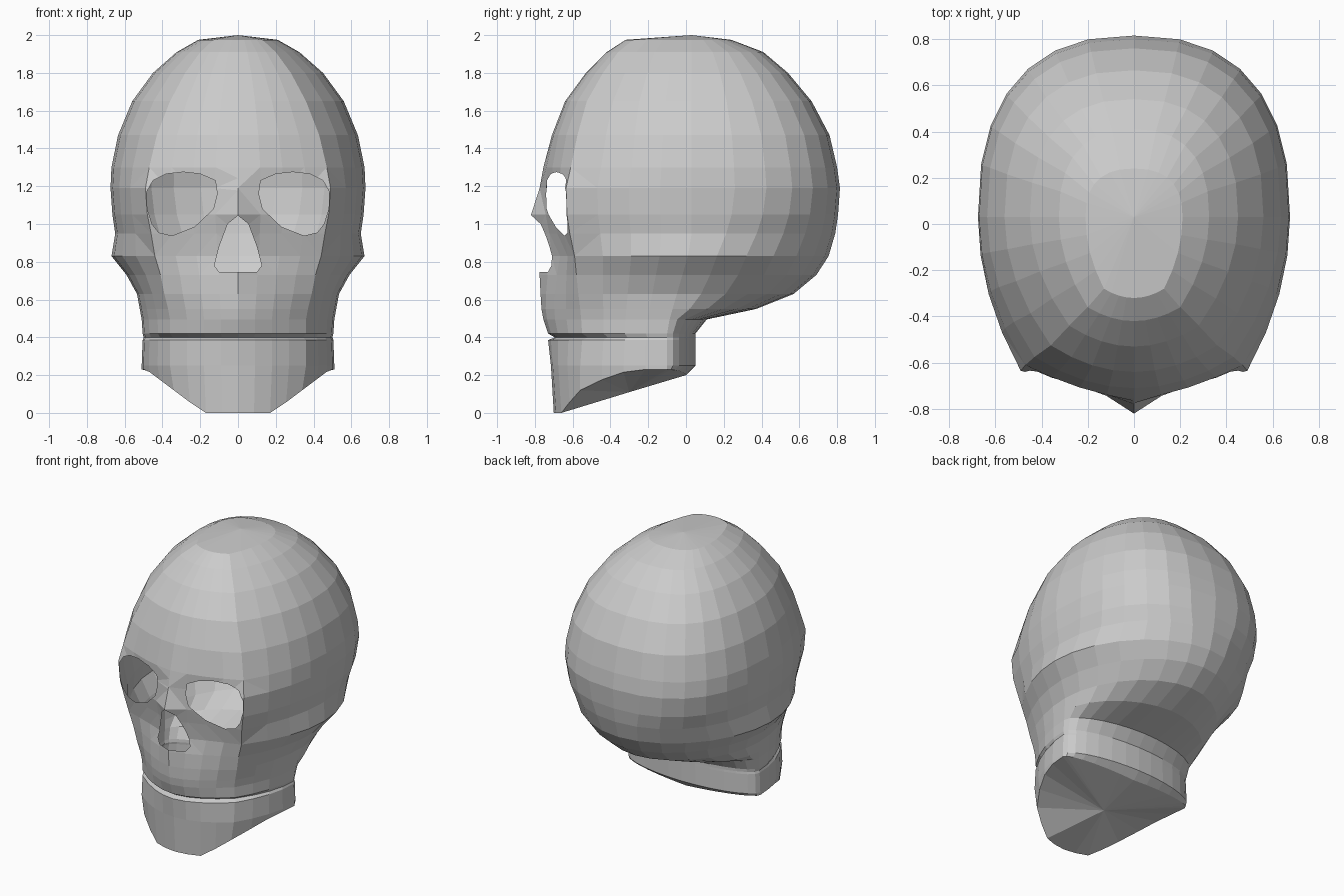
import bpy, bmesh, math
from mathutils import Vector

if "Cube" in bpy.data.objects:
    bpy.data.objects.remove(bpy.data.objects["Cube"])

# Horizontal sections: z, front y, temple x, temple y, half width, back y, front curve power
UPPER = [
    (1.975, -.32, .13, -.28, .21, .24, 2),
    (1.91, -.42, .20, -.36, .325, .41, 2),
    (1.80, -.53, .28, -.44, .45, .54, 2),
    (1.65, -.64, .36, -.525, .56, .665, 2),
    (1.47, -.71, .43, -.575, .635, .76, 2),
    (1.30, -.755, .47, -.61, .67, .80, 1.6),
    (1.19, -.775, .49, -.635, .675, .815, .9),
    (1.05, -.82, .48, -.63, .665, .805, .65),
    (0.95, -.79, .46, -.615, .65, .79, .7),
    (0.83, -.77, .44, -.59, .67, .755, .8),
    (0.73, -.775, .41, -.58, .59, .69, 1.1),
    (0.63, -.77, .39, -.57, .535, .57, 1.4),
    (0.55, -.765, .37, -.56, .52, .37, 1.6),
    (0.495, -.755, .36, -.555, .51, .11, 1.7),
    (0.42, -.73, .36, -.55, .505, .05, 1.8),
    (0.40, -.695, .345, -.52, .50, .05, 1.8),
]
LOWER = [
    (0.40, -.695, .345, -.52, .50, .05, 1.8),
    (0.385, -.73, .36, -.55, .505, .05, 1.8),
    (0.25, -.715, .36, -.56, .51, .05, 2.0),
]


def section(z, yf, xc, yc, xs, yb, p):
    """Closed outline, built as one half and mirrored."""
    ys = -.1 + .13 * min(1, max(0, (z - .45) / .45))
    k = .82 + .23 * min(1, max(0, (1.1 - z) / .27))   # rounder towards the base
    half = []
    for i in range(5):
        t = i / 4
        half.append((xc * t, yf + (yc - yf) * t ** p))
    for i in range(1, 5):
        t = i / 4
        half.append((xc + (xs - xc) * (1 - (1 - t) ** 2), yc + (ys - yc) * t))
    for i in range(1, 8):
        a = math.pi / 2 * i / 7
        half.append((xs * max(0, math.cos(a)) ** k, ys + (yb - ys) * math.sin(a) ** k))
    half[-1] = (0, yb)
    ring = half + [(-x, y) for x, y in half[-2:0:-1]]
    return [Vector((x, y, z)) for x, y in ring]


def loft(bm, rings):
    loops = [[bm.verts.new(v) for v in r] for r in rings]
    n = len(loops[0])
    for a, b in zip(loops, loops[1:]):
        for i in range(n):
            bm.faces.new((a[i], a[(i + 1) % n], b[(i + 1) % n], b[i]))
    return loops


def fan(bm, loop, tip):
    c = bm.verts.new(tip)
    for i in range(len(loop)):
        bm.faces.new((loop[i], loop[(i + 1) % len(loop)], c))


def cut_hole(bm, outline):
    """Cut a convex x-z outline out of the front of the shell."""
    xs, zs = zip(*outline)
    cx, cz = sum(xs) / len(xs), sum(zs) / len(zs)
    sides = []
    for (x0, z0), (x1, z1) in zip(outline, outline[1:] + outline[:1]):
        n = Vector((z1 - z0, 0, x0 - x1)).normalized()
        if n.dot(Vector((cx - x0, 0, cz - z0))) > 0:
            n = -n
        sides.append((Vector((x0, 0, z0)), n))

    def near():
        out = []
        for f in bm.faces:
            vx = [v.co.x for v in f.verts]
            vz = [v.co.z for v in f.verts]
            if (f.calc_center_median().y < -.4 and max(vx) > min(xs) and min(vx) < max(xs)
                    and max(vz) > min(zs) and min(vz) < max(zs)):
                out.append(f)
        return out

    bmesh.ops.triangulate(bm, faces=[f for f in near() if len(f.verts) > 3])
    for co, n in sides:
        fs = near()
        geom = fs + list({e for f in fs for e in f.edges}) + list({v for f in fs for v in f.verts})
        bmesh.ops.bisect_plane(bm, geom=geom, dist=1e-5, plane_co=co, plane_no=n)
    gone = [f for f in near()
            if all((f.calc_center_median() - co).dot(n) < 0 for co, n in sides)]
    bmesh.ops.delete(bm, geom=gone, context='FACES')


def finish(bm, name):
    bmesh.ops.recalc_face_normals(bm, faces=bm.faces[:])
    me = bpy.data.meshes.new(name)
    bm.to_mesh(me)
    bm.free()
    bpy.context.collection.objects.link(bpy.data.objects.new(name, me))


# Cranium and upper face, a thin shell
bm = bmesh.new()
loops = loft(bm, [section(*r) for r in UPPER])
fan(bm, loops[0], (0, .03, 2.0))

# Eye sockets and nose opening
eye = [(.12, 1.23), (.2, 1.265), (.29, 1.275), (.38, 1.265), (.45, 1.23), (.483, 1.17),
       (.48, 1.08), (.455, 1.0), (.42, .955), (.35, .938), (.23, .985), (.13, 1.08), (.11, 1.16)]
nose = [(0, 1.045), (.055, 1.0), (.1, .88), (.125, .78), (.1, .745)]
cut_hole(bm, eye)
cut_hole(bm, [(-x, z) for x, z in eye])
cut_hole(bm, nose + [(-x, z) for x, z in nose[:0:-1]])
finish(bm, "cranium")

# Lower jaw with a sloped, closed underside
bm = bmesh.new()
edge = section(.2, -.70, .34, -.56, .51, 0, 1.8)
for v in edge:
    if v.y < -.1:
        v.z = min(.23, max(0, abs(v.x) - .18) * .75)
    else:
        v.z = .2 + .03 * abs(v.x) / .51
loops = loft(bm, [section(*r) for r in LOWER] + [edge])
fan(bm, loops[-1], (0, -.3, .11))
finish(bm, "lower_jaw")
